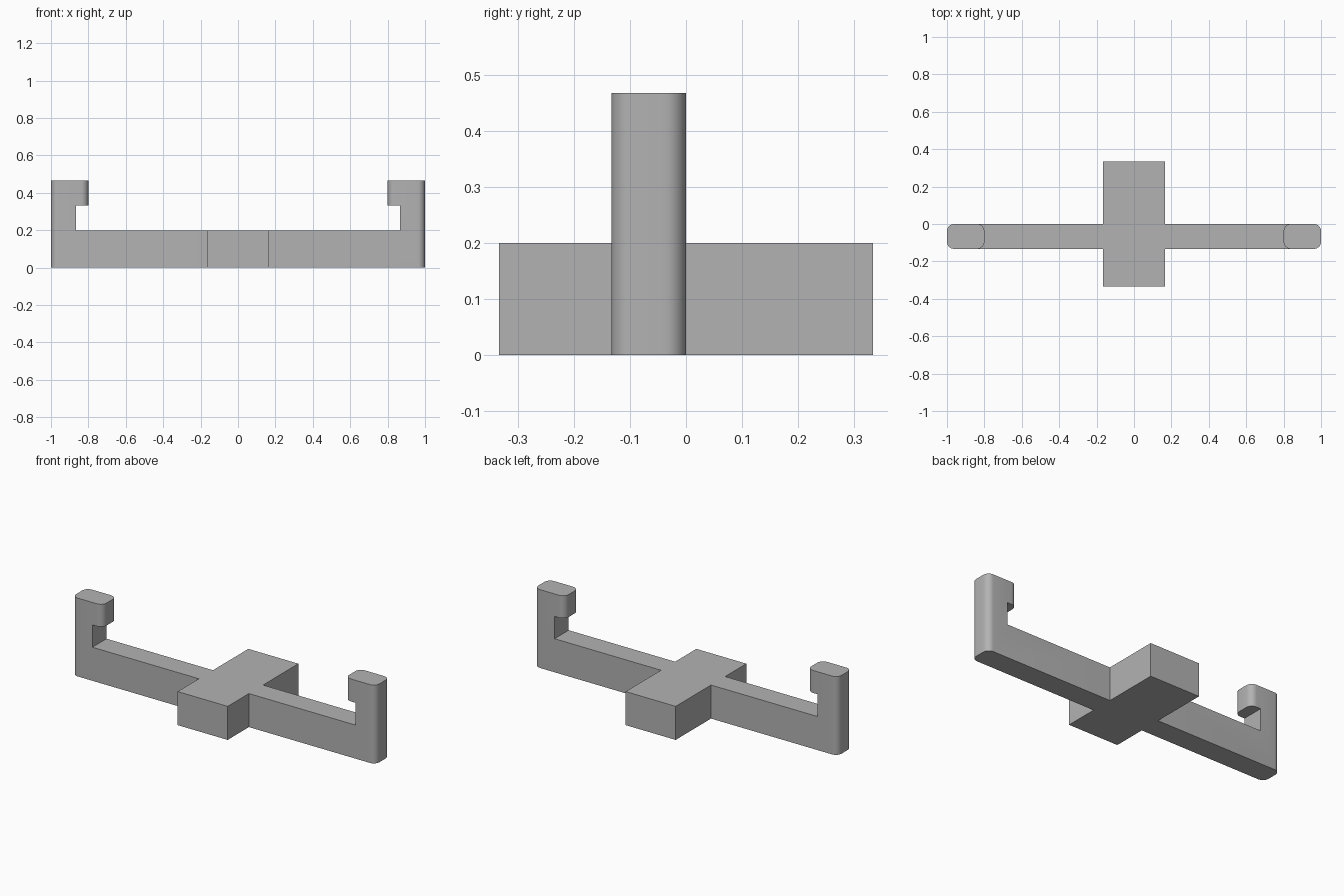
import bpy
import bmesh
import math

old = bpy.data.objects.get("Cube")
if old:
    bpy.data.objects.remove(old, do_unlink=True)

grey = bpy.data.materials.new("plain_grey")
grey.use_nodes = True
colour = (0.45, 0.45, 0.45, 1)
grey.diffuse_color = colour
grey.node_tree.nodes["Principled BSDF"].inputs["Base Color"].default_value = colour

HALF_BLOCK = 0.165
BAR_HEIGHT = 0.2
FRONT, BACK = -0.133, 0.0
HOOK_TIP, POST_INNER, OUTER = 0.8, 0.867, 1.0


def finish(name, bm):
    bmesh.ops.recalc_face_normals(bm, faces=bm.faces)
    mesh = bpy.data.meshes.new(name)
    bm.to_mesh(mesh)
    bm.free()
    obj = bpy.data.objects.new(name, mesh)
    mesh.materials.append(grey)
    bpy.context.collection.objects.link(obj)
    return obj


def extrude_profile(points, front, back):
    """Extrude an (x, z) outline from front to back."""
    bm = bmesh.new()
    face = bm.faces.new([bm.verts.new((x, front, z)) for x, z in points])
    extruded = bmesh.ops.extrude_face_region(bm, geom=[face])["geom"]
    moved = [g for g in extruded if isinstance(g, bmesh.types.BMVert)]
    bmesh.ops.translate(bm, verts=moved, vec=(0, back - front, 0))
    return bm


# Central block
block = [(-HALF_BLOCK, 0), (HALF_BLOCK, 0),
         (HALF_BLOCK, BAR_HEIGHT), (-HALF_BLOCK, BAR_HEIGHT)]
finish("center_block", extrude_profile(block, -0.333, 0.333))

# Arms with an upright post and an inward hook
arm = [(HALF_BLOCK, 0), (OUTER, 0), (OUTER, 0.467), (HOOK_TIP, 0.467),
       (HOOK_TIP, 0.333), (POST_INNER, 0.333),
       (POST_INNER, BAR_HEIGHT), (HALF_BLOCK, BAR_HEIGHT)]

for side, name in ((1, "left_arm"), (-1, "right_arm")):
    bm = extrude_profile([(side * x, z) for x, z in arm], FRONT, BACK)

    # Open the end that joins the block
    joint = [f for f in bm.faces
             if all(abs(abs(v.co.x) - HALF_BLOCK) < 1e-4 for v in f.verts)]
    bmesh.ops.delete(bm, geom=joint, context="FACES_ONLY")

    # Round the upright edges of the outer end and the hook tip
    def upright(edge):
        a, b = (v.co for v in edge.verts)
        return (abs(a.x - b.x) < 1e-4 and abs(a.y - b.y) < 1e-4
                and min(abs(abs(a.x) - x) for x in (HOOK_TIP, OUTER)) < 1e-4)

    bmesh.ops.bevel(bm, geom=[e for e in bm.edges if upright(e)],
                    offset=0.038, segments=8, profile=0.5, affect="EDGES")
    obj = finish(name, bm)
    bpy.ops.object.select_all(action="DESELECT")
    obj.select_set(True)
    bpy.context.view_layer.objects.active = obj
    bpy.ops.object.shade_smooth_by_angle(angle=math.radians(30))
